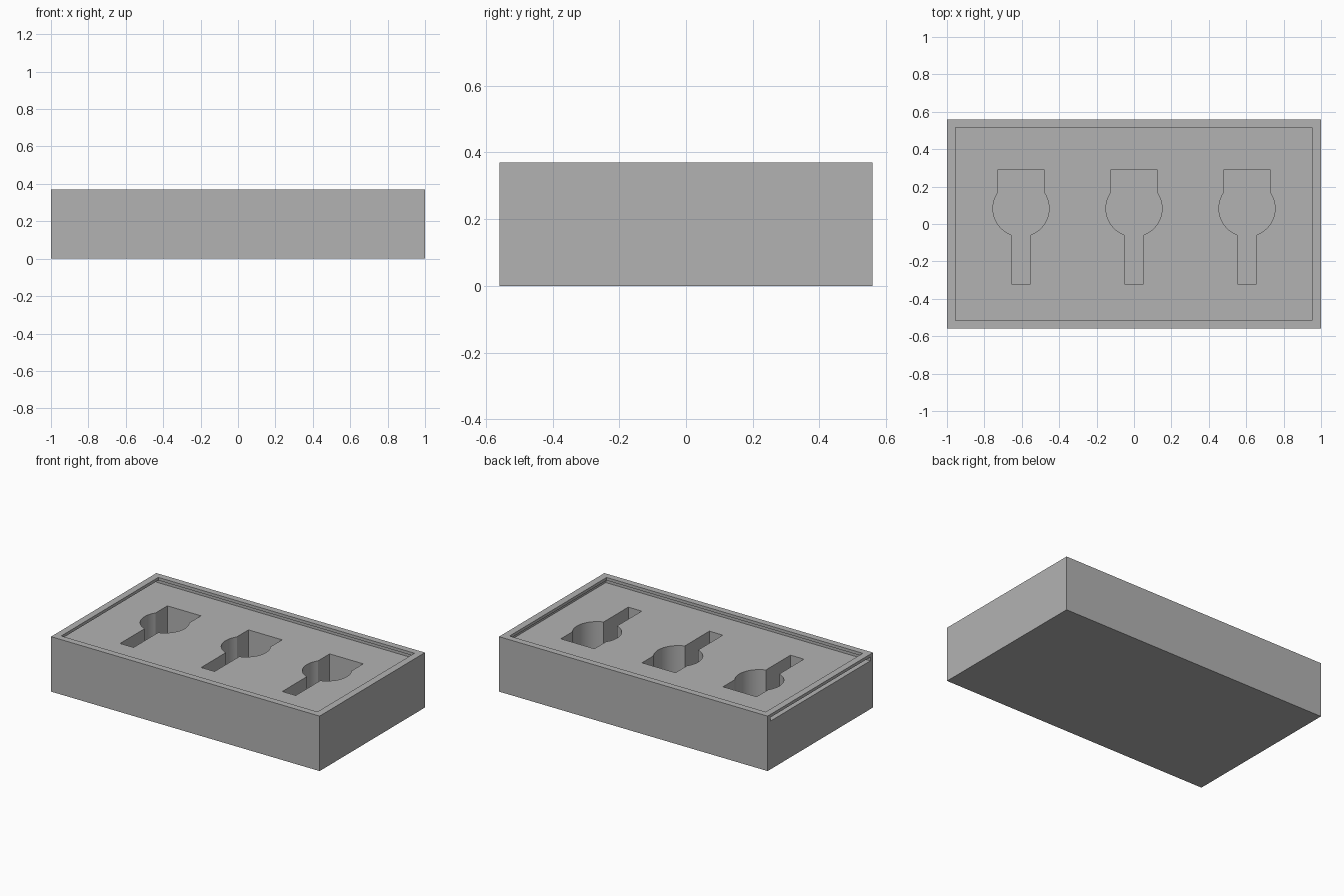
import bpy, bmesh, math

cube = bpy.data.objects.get("Cube")
if cube:
    bpy.data.objects.remove(cube, do_unlink=True)

LENGTH, WIDTH, HEIGHT = 2.0, 1.12, 0.37
FLOOR = HEIGHT - 0.045      # level the lid slides on
LIP = HEIGHT - 0.02         # underside of the retaining lip
POCKET_BOTTOM = 0.05

grey = bpy.data.materials.new("plain grey")
grey.use_nodes = True
grey.diffuse_color = (0.45, 0.45, 0.45, 1)
grey.node_tree.nodes["Principled BSDF"].inputs["Base Color"].default_value = grey.diffuse_color


def prism(name, outline, z0, z1):
    """Extrude a flat outline between two heights."""
    bm = bmesh.new()
    base = bm.faces.new([bm.verts.new((x, y, z0)) for x, y in outline])
    top = bmesh.ops.extrude_face_region(bm, geom=[base])["geom"]
    verts = [v for v in top if isinstance(v, bmesh.types.BMVert)]
    bmesh.ops.translate(bm, vec=(0, 0, z1 - z0), verts=verts)
    bmesh.ops.recalc_face_normals(bm, faces=bm.faces)
    mesh = bpy.data.meshes.new(name)
    bm.to_mesh(mesh)
    bm.free()
    mesh.materials.append(grey)
    obj = bpy.data.objects.new(name, mesh)
    bpy.context.collection.objects.link(obj)
    return obj


def rect(x0, x1, y):
    return [(x0, -y), (x1, -y), (x1, y), (x0, y)]


def pocket_outline(cx, cy=0.083, r=0.15, stem=0.05, head=0.125):
    """Round middle with a narrow stem to the front and a wide head to the back."""
    a0, a1 = -math.acos(stem / r), math.acos(head / r)
    steps = 24
    side = [(stem, -0.32)]
    for i in range(steps + 1):
        a = a0 + (a1 - a0) * i / steps
        side.append((r * math.cos(a), cy + r * math.sin(a)))
    side.append((head, 0.29))
    mirrored = [(-x, y) for x, y in reversed(side)]
    return [(cx + x, y) for x, y in side + mirrored]


tray = prism("tray", rect(-LENGTH / 2, LENGTH / 2, WIDTH / 2), 0, HEIGHT)

# Lid slot, open at one end, then the opening in the lip, then the pockets
cutters = [
    prism("lid_slot_cutter", rect(-1.1, 0.97, 0.532), FLOOR, LIP),
    prism("lip_opening_cutter", rect(-0.955, 0.953, 0.516), (FLOOR + LIP) / 2, HEIGHT + 0.1),
]
for cx in (-0.604, 0, 0.604):
    cutters.append(prism("pocket_cutter", pocket_outline(cx), POCKET_BOTTOM, (FLOOR + LIP) / 2))

for cutter in cutters:
    cutter.hide_render = True
    mod = tray.modifiers.new(cutter.name, "BOOLEAN")
    mod.operation = "DIFFERENCE"
    mod.solver = "EXACT"
    mod.object = cutter

# Bake the cuts and drop the cutters
graph = bpy.context.evaluated_depsgraph_get()
cut_mesh = bpy.data.meshes.new_from_object(tray.evaluated_get(graph))
tray.modifiers.clear()
tray.data = cut_mesh
for cutter in cutters:
    bpy.data.objects.remove(cutter, do_unlink=True)

bpy.ops.object.select_all(action="DESELECT")
tray.select_set(True)
bpy.context.view_layer.objects.active = tray
bpy.ops.object.shade_smooth_by_angle(angle=math.radians(25))
